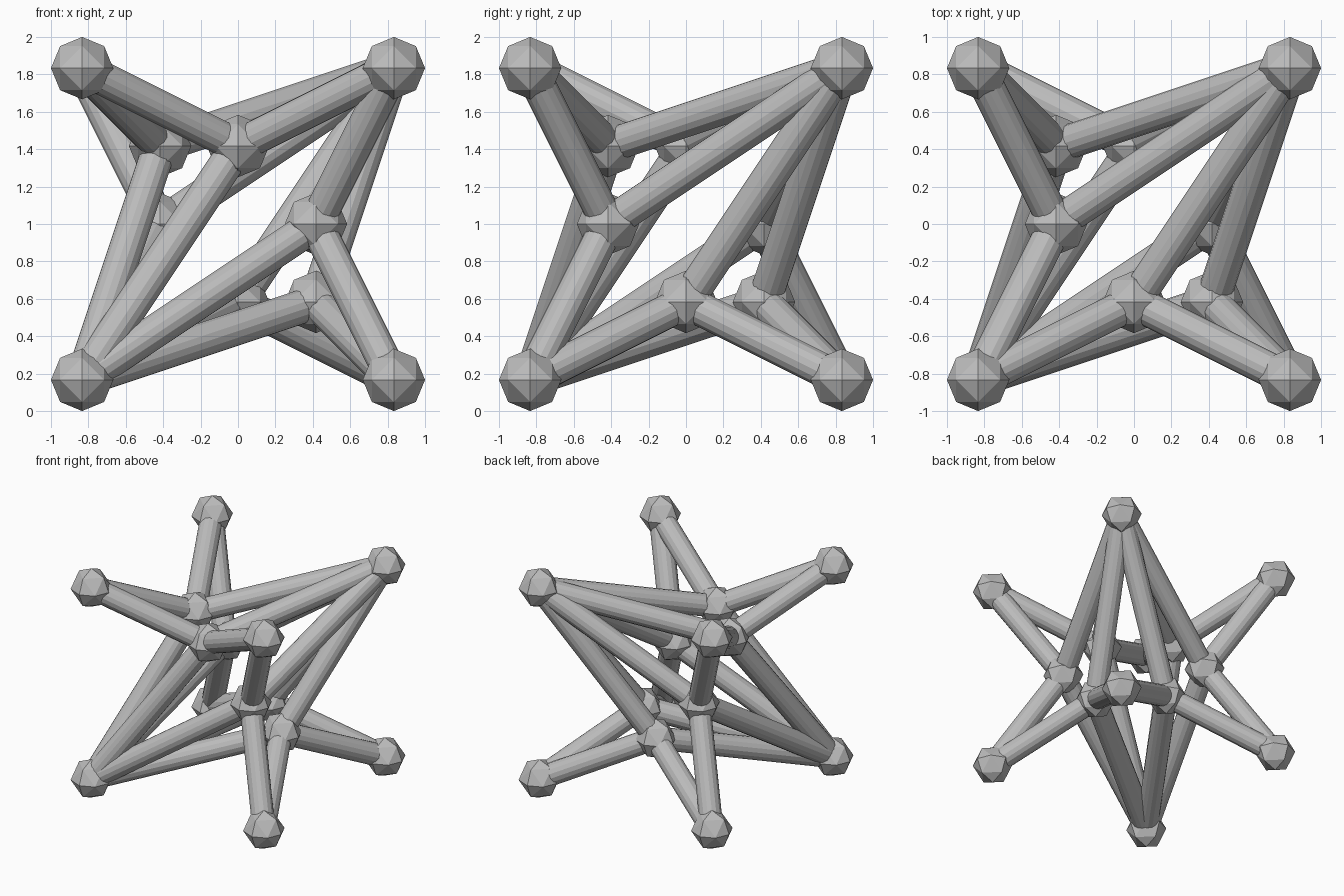
import bpy
import bmesh
from itertools import product, permutations
from mathutils import Vector

cube = bpy.data.objects.get("Cube")
if cube:
    bpy.data.objects.remove(cube, do_unlink=True)

OUTER = 5 / 6        # corner joint offset from the centre
BALL_RADIUS = 1 / 6
ROD_RADIUS = 0.092
ROD_SIDES = 16
CENTRE = Vector((0, 0, 1))

grey = bpy.data.materials.new("light grey")
grey.use_nodes = True
grey.diffuse_color = (0.5, 0.5, 0.5, 1)
grey.node_tree.nodes["Principled BSDF"].inputs["Base Color"].default_value = (0.5, 0.5, 0.5, 1)


def finish(name, bm, location):
    mesh = bpy.data.meshes.new(name)
    bm.to_mesh(mesh)
    bm.free()
    mesh.materials.append(grey)
    obj = bpy.data.objects.new(name, mesh)
    obj.location = location
    bpy.context.collection.objects.link(obj)
    return obj


def add_joint(name, location):
    # Octahedron split once, with every corner pushed out to the radius
    bm = bmesh.new()
    axes = {}
    for i, s in product(range(3), (-1, 1)):
        point = Vector((0, 0, 0))
        point[i] = s
        axes[i, s] = bm.verts.new(point)
    for sx, sy, sz in product((-1, 1), repeat=3):
        bm.faces.new((axes[0, sx], axes[1, sy], axes[2, sz]))
    bmesh.ops.subdivide_edges(bm, edges=bm.edges[:], cuts=1, use_grid_fill=True)
    for v in bm.verts:
        v.co = v.co.normalized() * BALL_RADIUS
    bmesh.ops.triangulate(bm, faces=bm.faces[:])
    bmesh.ops.recalc_face_normals(bm, faces=bm.faces[:])
    finish(name, bm, location)


def add_rod(name, start, end):
    span = end - start
    bm = bmesh.new()
    bmesh.ops.create_cone(bm, cap_ends=True, segments=ROD_SIDES, radius1=ROD_RADIUS,
                          radius2=ROD_RADIUS, depth=span.length)
    rod = finish(name, bm, (start + end) / 2)
    rod.rotation_mode = "QUATERNION"
    rod.rotation_quaternion = span.to_track_quat("Z", "Y")


# Eight corner joints and a ring of six inner joints
corners = [Vector(c) for c in product((-1, 1), repeat=3)]
inners = [Vector(p) for p in permutations((-1, 0, 1))]
for i, c in enumerate(corners, 1):
    add_joint(f"corner_joint_{i}", CENTRE + c * OUTER)
for i, p in enumerate(inners, 1):
    add_joint(f"inner_joint_{i}", CENTRE + p * OUTER / 2)

# Each inner joint is tied to the four corners of its side of the frame
count = 0
for p, c in product(inners, corners):
    if p.dot(c) == 2 or abs(sum(c)) == 3:
        count += 1
        add_rod(f"rod_{count}", CENTRE + p * OUTER / 2, CENTRE + c * OUTER)
